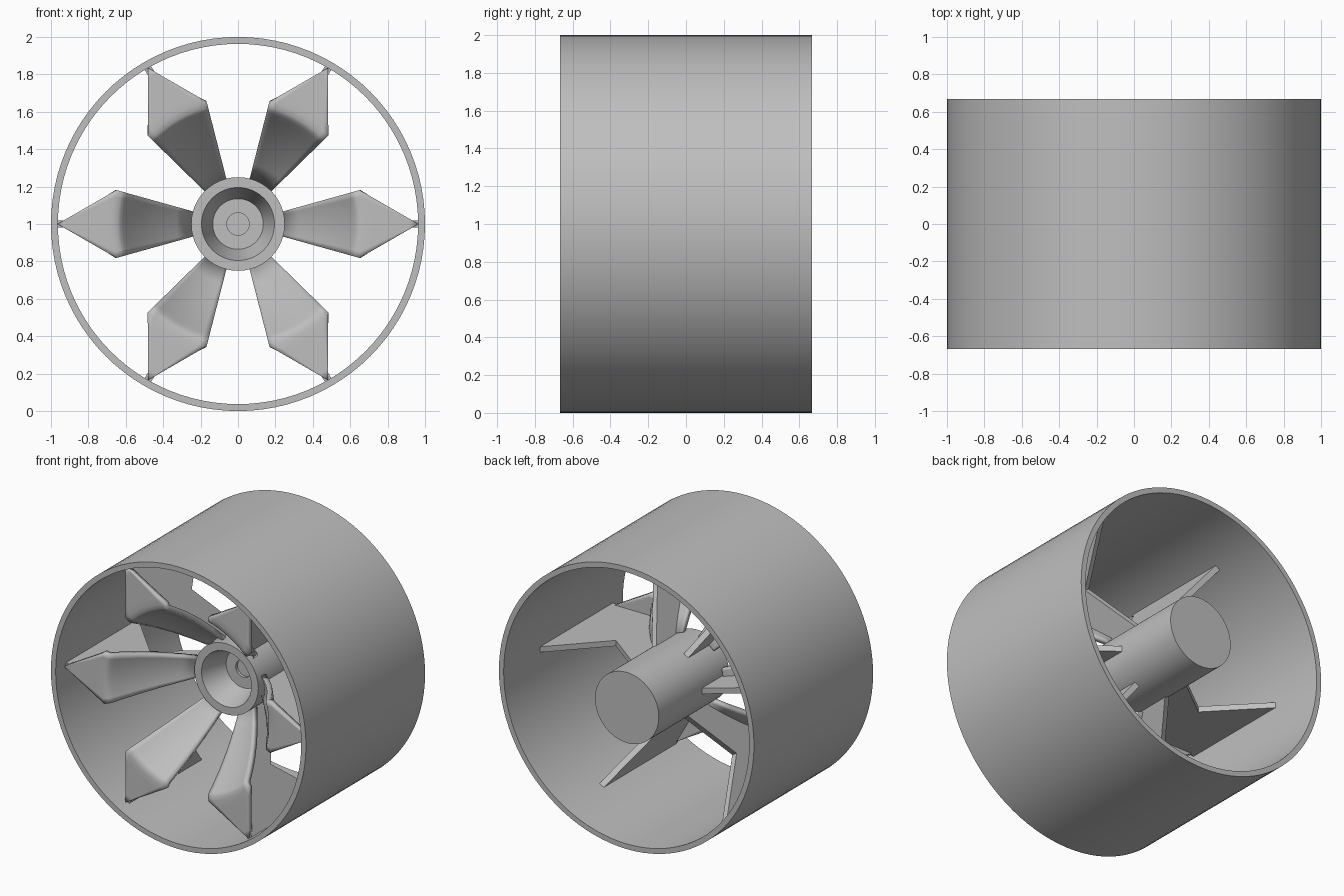
import bpy, bmesh, math
from mathutils import Matrix

if "Cube" in bpy.data.objects:
    bpy.data.objects.remove(bpy.data.objects["Cube"], do_unlink=True)

GREY = (0.52, 0.52, 0.52, 1)
metal = bpy.data.materials.new("plain grey")
metal.use_nodes = True
metal.diffuse_color = GREY
metal.node_tree.nodes["Principled BSDF"].inputs["Base Color"].default_value = GREY
CENTRE = Matrix.Translation((0, 0, 1))


def add_object(name, mesh, matrix=CENTRE):
    obj = bpy.data.objects.new(name, mesh)
    obj.matrix_world = matrix
    bpy.context.collection.objects.link(obj)
    return obj


def finish(bm, name):
    mesh = bpy.data.meshes.new(name)
    bm.to_mesh(mesh)
    bm.free()
    mesh.materials.append(metal)
    return mesh


def smooth(obj, angle=30):
    bpy.ops.object.select_all(action='DESELECT')
    obj.select_set(True)
    bpy.context.view_layer.objects.active = obj
    bpy.ops.object.shade_smooth_by_angle(angle=math.radians(angle))


def lathe(name, profile, closed=False, steps=96):
    """Spin a (radius, y) profile around the y axis."""
    bm = bmesh.new()
    verts = [bm.verts.new((r, y, 0)) for r, y in profile]
    pairs = list(zip(verts, verts[1:])) + ([(verts[-1], verts[0])] if closed else [])
    edges = [bm.edges.new(p) for p in pairs]
    bmesh.ops.spin(bm, geom=verts + edges, cent=(0, 0, 0), axis=(0, 1, 0),
                   angle=math.tau, steps=steps)
    bmesh.ops.remove_doubles(bm, verts=bm.verts, dist=0.0005)
    bmesh.ops.recalc_face_normals(bm, faces=bm.faces)
    obj = add_object(name, finish(bm, name))
    smooth(obj)


# Outer drum and central hub with its conical recess
lathe("drum", [(1, -0.667), (1, 0.667), (0.963, 0.667), (0.963, -0.667)], closed=True)
lathe("hub", [(0, 0.08), (0.06, 0.08), (0.06, 0.06), (0.135, 0.06), (0.195, -0.13),
              (0.25, -0.13), (0.25, 0.662), (0, 0.662)])

# Blade profile: flared inner part, then a flat outer petal
FLARE = [(0.235, -0.07), (0.33, -0.165), (0.43, -0.275), (0.52, -0.39), (0.59, -0.495),
         (0.615, -0.535), (0.63, -0.555), (0.645, -0.565), (0.675, -0.57)]
FRONT, TIP, COLS = -0.57, 0.965, 10
HALF = math.radians(15.6)


def blade_mesh():
    rows = [(r, HALF, y) for r, y in FLARE]
    cx, cz = 0.675 * math.cos(HALF), 0.675 * math.sin(HALF)
    for i in range(1, 7):
        s = i / 6
        x, z = cx + (TIP - cx) * s, cz * (1 - s)
        rows.append((math.hypot(x, z), math.atan2(z, x), FRONT))
    bm = bmesh.new()
    grid = []
    for r, half, y in rows:
        angles = [half * (2 * j / COLS - 1) for j in range(COLS + 1)]
        grid.append([bm.verts.new((r * math.cos(a), y, r * math.sin(a))) for a in angles])
    for a, b in zip(grid, grid[1:]):
        for j in range(COLS):
            bm.faces.new((a[j], b[j], b[j + 1], a[j + 1]))
    bmesh.ops.remove_doubles(bm, verts=bm.verts, dist=0.0005)
    bmesh.ops.recalc_face_normals(bm, faces=bm.faces)
    bm.faces.ensure_lookup_table()
    if bm.faces[0].normal.y > 0:
        bmesh.ops.reverse_faces(bm, faces=bm.faces)
    return finish(bm, "blade")


def fin_mesh(thick=0.04):
    """Flat radial web behind a blade, reaching from hub to drum."""
    front = [(r, y + 0.015) for r, y in FLARE] + [(TIP, FRONT + 0.015)]
    outline = front + [(TIP, 0.26), (0.62, -0.1), (0.235, 0.19)]
    bm = bmesh.new()
    face = bm.faces.new([bm.verts.new((r, y, -thick / 2)) for r, y in outline])
    new = bmesh.ops.extrude_face_region(bm, geom=[face])["geom"]
    moved = [v for v in new if isinstance(v, bmesh.types.BMVert)]
    bmesh.ops.translate(bm, verts=moved, vec=(0, 0, thick))
    bmesh.ops.recalc_face_normals(bm, faces=bm.faces)
    return finish(bm, "fin")


# Six blades, each with its web, around the hub
blade, fin = blade_mesh(), fin_mesh()
for i in range(6):
    turn = CENTRE @ Matrix.Rotation(math.tau * i / 6, 4, 'Y')
    obj = add_object(f"blade_{i + 1}", blade, turn)
    add_object(f"fin_{i + 1}", fin, turn)
    shell = obj.modifiers.new("thickness", 'SOLIDIFY')
    shell.thickness = 0.035
    shell.offset = -1
    smooth(obj)
